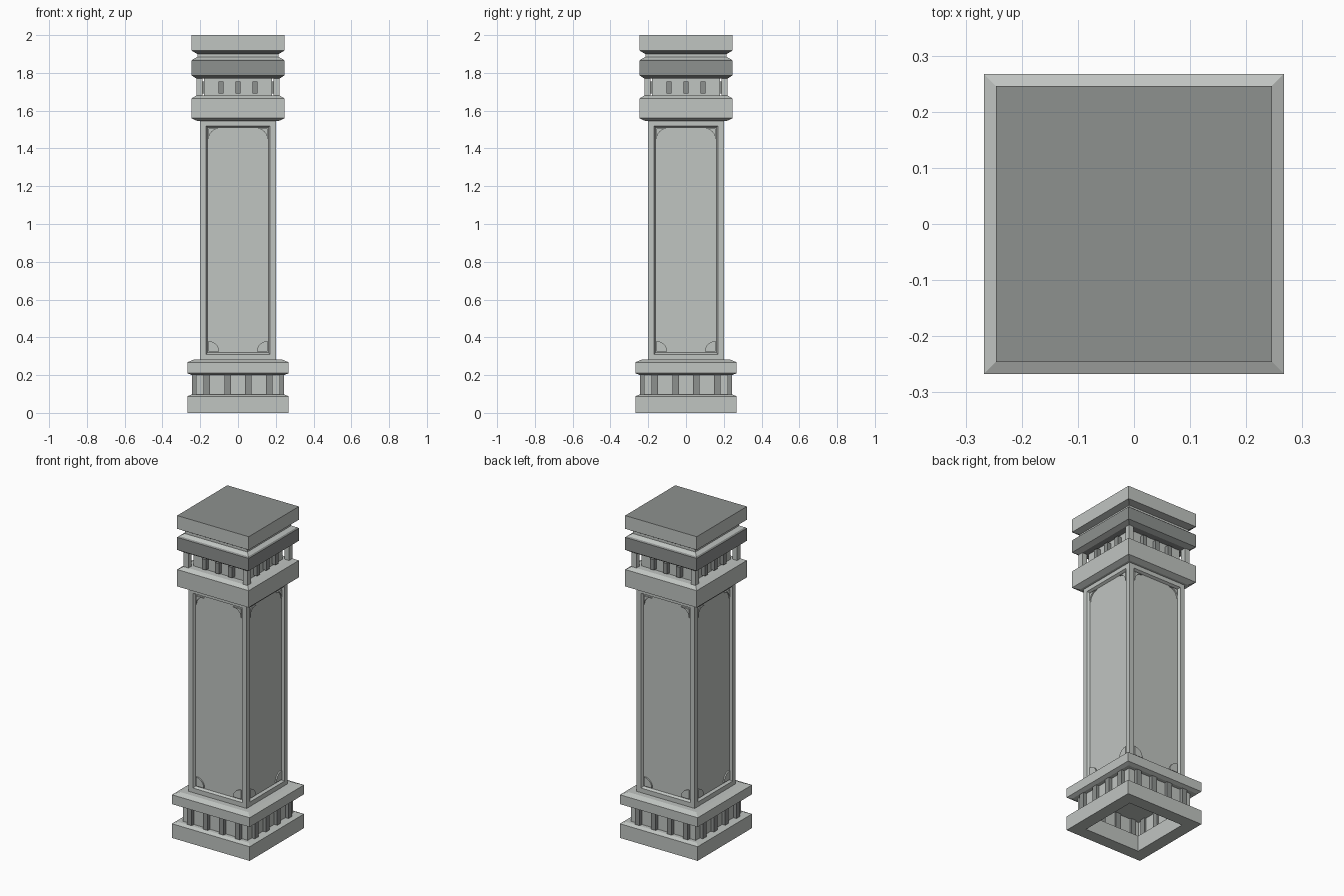
import bpy, bmesh, math
from mathutils import Matrix, Vector

if "Cube" in bpy.data.objects:
    bpy.data.objects.remove(bpy.data.objects["Cube"])


def material(name, rgb):
    m = bpy.data.materials.new(name)
    m.use_nodes = True
    m.diffuse_color = (*rgb, 1)
    m.node_tree.nodes["Principled BSDF"].inputs["Base Color"].default_value = (*rgb, 1)
    return m


LIGHT = material("light_stone", (0.53, 0.555, 0.535))
DARK = material("dark_stone", (0.27, 0.283, 0.275))


def finish(name, bm, mats):
    bmesh.ops.recalc_face_normals(bm, faces=bm.faces)
    mesh = bpy.data.meshes.new(name)
    bm.to_mesh(mesh)
    bm.free()
    for m in mats:
        mesh.materials.append(m)
    obj = bpy.data.objects.new(name, mesh)
    bpy.context.collection.objects.link(obj)
    return obj


def square_turning(name, profile, mats, cap=True, closed=False, dark_top=False):
    """Skin square loops through (half width, height) points."""
    bm = bmesh.new()
    corners = [(-1, -1), (1, -1), (1, 1), (-1, 1)]
    loops = [[bm.verts.new((sx * h, sy * h, z)) for sx, sy in corners] for h, z in profile]
    pairs = list(zip(loops, loops[1:]))
    if closed:
        pairs.append((loops[-1], loops[0]))
    for a, b in pairs:
        for i in range(4):
            j = (i + 1) % 4
            bm.faces.new((a[i], a[j], b[j], b[i]))
    if cap and not closed:
        bm.faces.new(loops[0])
        top = bm.faces.new(loops[-1])
        top.material_index = int(dark_top)
    return finish(name, bm, mats)


def four_sides(name, fill, mat):
    """Build the front parts with fill(bm), then repeat them on all four sides."""
    bm = bmesh.new()
    fill(bm)
    front = bm.faces[:] + bm.edges[:] + bm.verts[:]
    for k in range(1, 4):
        copy = bmesh.ops.duplicate(bm, geom=front)["geom"]
        verts = [g for g in copy if isinstance(g, bmesh.types.BMVert)]
        bmesh.ops.rotate(bm, verts=verts, matrix=Matrix.Rotation(k * math.pi / 2, 3, "Z"))
    return finish(name, bm, [mat])


def box(bm, low, high):
    low, high = Vector(low), Vector(high)
    mat = Matrix.Translation((low + high) / 2) @ Matrix.Diagonal((*(high - low), 1))
    bmesh.ops.create_cube(bm, size=1, matrix=mat)


# Hollow plinth and the thin wall behind the balusters
square_turning("plinth", [(0.19, 0), (0.267, 0), (0.267, 0.088), (0.245, 0.098), (0.19, 0.098)],
               [LIGHT], closed=True)
square_turning("plinth_wall", [(0.21, 0.09), (0.222, 0.09), (0.222, 0.205), (0.21, 0.205)],
               [LIGHT], closed=True)


def balusters(bm):
    for x in (-0.165, -0.055, 0.055, 0.165):
        box(bm, (x - 0.017, -0.243, 0.095), (x + 0.017, -0.2, 0.203))


four_sides("plinth_balusters", balusters, DARK)

# Slab under the shaft
square_turning("lower_slab", [(0.245, 0.2), (0.267, 0.21), (0.267, 0.268), (0.235, 0.282), (0.19, 0.282)],
               [LIGHT])

# Shaft with a sunk panel on every side
bm = bmesh.new()
box(bm, (-0.2, -0.2, 0.28), (0.2, 0.2, 1.55))
bm.normal_update()
sides = [f for f in bm.faces if abs(f.normal.z) < 0.5]
bmesh.ops.inset_individual(bm, faces=sides, thickness=0.043)
bmesh.ops.inset_individual(bm, faces=sides, thickness=0.012, depth=-0.015)
finish("shaft", bm, [LIGHT])


def prism(bm, outline, y_front, y_back):
    front = [bm.verts.new((x, y_front, z)) for x, z in outline]
    back = [bm.verts.new((x, y_back, z)) for x, z in outline]
    bm.faces.new(front)
    bm.faces.new(back[::-1])
    for i in range(len(outline)):
        j = (i + 1) % len(outline)
        bm.faces.new((front[i], back[i], back[j], front[j]))


def panel_corners(bm):
    half, low, high, r = 0.155, 0.325, 1.505, 0.055
    angles = [math.pi / 2 * i / 6 for i in range(7)]
    for s in (-1, 1):
        # Quarter disc at the foot, hollow spandrel at the head
        foot = [(s * half, low)]
        foot += [(s * (half - r * math.cos(a)), low + r * math.sin(a)) for a in angles]
        head = [(s * half, high)]
        head += [(s * (half - r * (1 - math.cos(a))), high - r * (1 - math.sin(a))) for a in angles]
        prism(bm, foot, -0.193, -0.182)
        prism(bm, head, -0.193, -0.182)


four_sides("panel_corners", panel_corners, LIGHT)

# Capital: slab, recessed gallery, dark band, neck and cap
square_turning("upper_slab", [(0.215, 1.545), (0.246, 1.56), (0.246, 1.665), (0.22, 1.68)], [LIGHT])
square_turning("gallery_wall", [(0.18, 1.67), (0.18, 1.78)], [LIGHT])


def gallery_posts(bm):
    box(bm, (-0.22, -0.22, 1.675), (-0.187, -0.187, 1.775))


def gallery_blocks(bm):
    for x in (-0.09, 0, 0.09):
        box(bm, (x - 0.014, -0.205, 1.69), (x + 0.014, -0.175, 1.755))


four_sides("gallery_corner_posts", gallery_posts, LIGHT)
four_sides("gallery_blocks", gallery_blocks, DARK)

square_turning("dark_band", [(0.22, 1.77), (0.246, 1.787), (0.246, 1.865), (0.238, 1.872)], [DARK])
square_turning("neck", [(0.238, 1.872), (0.215, 1.885), (0.215, 1.905)], [LIGHT])
square_turning("cap_underside", [(0.215, 1.9), (0.246, 1.918)], [DARK])
square_turning("cap", [(0.246, 1.918), (0.246, 2.0)], [LIGHT, DARK], dark_top=True)
